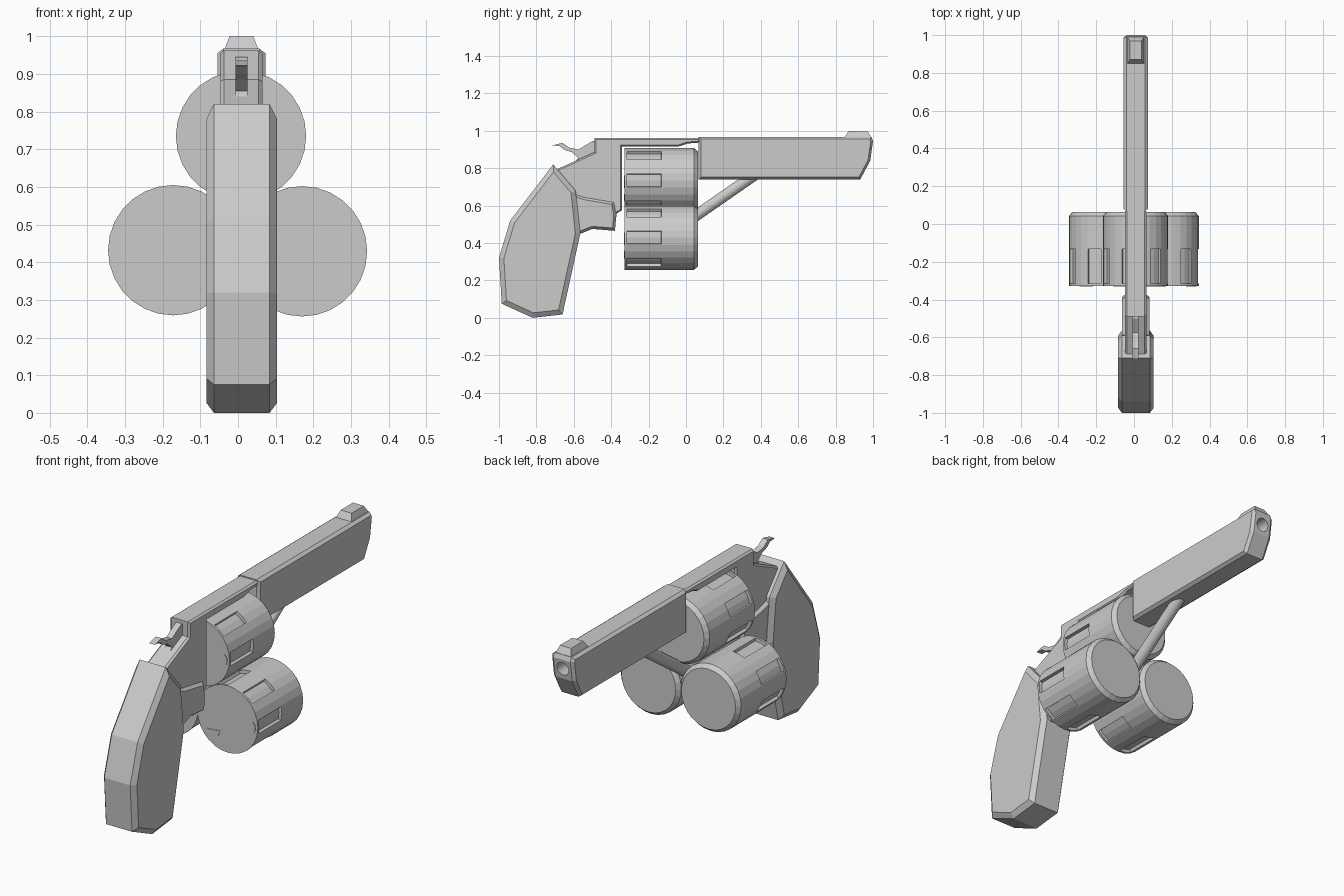
import bpy, bmesh, math
from mathutils import Vector, Matrix

if "Cube" in bpy.data.objects:
    bpy.data.objects.remove(bpy.data.objects["Cube"])

CX = 0.009  # centre plane of the gun body


def finish(bm, name):
    bmesh.ops.recalc_face_normals(bm, faces=bm.faces[:])
    me = bpy.data.meshes.new(name)
    bm.to_mesh(me)
    bm.free()
    ob = bpy.data.objects.new(name, me)
    bpy.context.collection.objects.link(ob)
    return ob


def inset(pts, d):
    """Offset a closed outline inwards by d."""
    n = len(pts)
    area = sum(pts[i][0] * pts[(i + 1) % n][1] - pts[(i + 1) % n][0] * pts[i][1] for i in range(n))
    s = 1 if area > 0 else -1
    out = []
    for i in range(n):
        p, a, b = Vector(pts[i]), Vector(pts[i - 1]), Vector(pts[(i + 1) % n])
        e1, e2 = (p - a).normalized(), (b - p).normalized()
        n1, n2 = Vector((-e1.y, e1.x)) * s, Vector((-e2.y, e2.x)) * s
        out.append(tuple(p + (n1 + n2) * d / max(0.4, 1 + n1.dot(n2))))
    return out


def slab(name, pts, half, cham=0.0, inner=0.0, cx=CX):
    """Side profile (y, z) extruded across x with chamfered rims."""
    ins = inset(pts, inner) if cham else pts
    layers = [(-half, ins), (-half + cham, pts), (half - cham, pts), (half, ins)]
    if not cham:
        layers = [layers[0], layers[3]]
    bm = bmesh.new()
    rings = [[bm.verts.new((cx + x, y, z)) for y, z in ps] for x, ps in layers]
    n = len(pts)
    for r, q in zip(rings, rings[1:]):
        for i in range(n):
            bm.faces.new((r[i], r[(i + 1) % n], q[(i + 1) % n], q[i]))
    bm.faces.new(rings[0])
    bm.faces.new(rings[-1])
    return finish(bm, name)


def rod(name, a, b, r, sides):
    a, b = Vector(a), Vector(b)
    bm = bmesh.new()
    rot = (b - a).to_track_quat('Z', 'Y').to_matrix().to_4x4()
    bmesh.ops.create_cone(bm, cap_ends=True, segments=sides, radius1=r, radius2=r,
                          depth=(b - a).length, matrix=Matrix.Translation((a + b) / 2) @ rot)
    return finish(bm, name)


def chamber_drum(name, cx, cz, marks):
    """Round drum with seven recessed slots near its rear end."""
    n = 28
    bm = bmesh.new()
    rings = []
    for y, r in ((-0.328, 0.173), (-0.32, 0.173), (-0.128, 0.173), (0.042, 0.173), (0.063, 0.155)):
        rings.append([bm.verts.new((cx + r * math.cos(t), y, cz + r * math.sin(t)))
                      for t in (2 * math.pi * i / n for i in range(n))])
    slots = []
    for k in range(4):
        a, b = rings[k], rings[k + 1]
        for i in range(n):
            j = (i + 1) % n
            f = bm.faces.new((a[i], b[i], b[j], a[j]))
            if k == 1 and i % 4 in (0, 3):
                slots.append(f)
    bm.faces.new(rings[0])
    bm.faces.new(rings[-1])
    bmesh.ops.recalc_face_normals(bm, faces=bm.faces[:])
    bmesh.ops.inset_region(bm, faces=slots, thickness=0.004, use_even_offset=True)
    bmesh.ops.inset_region(bm, faces=slots, thickness=0.001, depth=-0.016, use_even_offset=True)
    finish(bm, name)
    # half-round rims on the rear face
    for m, (dx, dz, turn) in enumerate(marks):
        bm = bmesh.new()
        loops = [[bm.verts.new((cx + dx + 0.036 * math.cos(t + turn), y, cz + dz + 0.036 * math.sin(t + turn)))
                  for t in (math.pi * i / 8 for i in range(9))] for y in (-0.331, -0.32)]
        for i in range(9):
            j = (i + 1) % 9
            bm.faces.new((loops[0][i], loops[0][j], loops[1][j], loops[1][i]))
        bm.faces.new(loops[0])
        bm.faces.new(loops[1])
        finish(bm, f"{name}_rim_{m + 1}")


# three drums in a triangle
right_mark, left_mark = (0.125, -0.005, math.radians(-125)), (-0.08, -0.075, math.radians(185))
for label, x, z in (("top", CX - 0.001, 0.735), ("left", -0.172, 0.432), ("right", 0.17, 0.429)):
    chamber_drum("drum_" + label, x, z, (right_mark, left_mark))

# barrel with drilled muzzle
barrel = slab("barrel", [(0.068, 0.74), (0.932, 0.74), (0.985, 0.84), (1.0, 0.945), (0.992, 0.967),
                         (0.068, 0.967)], 0.064, 0.016, 0.012)
bore = rod("bore_cutter", (CX, 0.8, 0.895), (CX, 1.1, 0.895), 0.034, 24)
bore.hide_render = True
bore.hide_viewport = True
mod = barrel.modifiers.new("bore", 'BOOLEAN')
mod.object = bore
mod.operation = 'DIFFERENCE'
mod.solver = 'EXACT'

# front sight, narrower at its top
sight = slab("front_sight", [(0.845, 0.96), (0.87, 1.0), (0.97, 1.0), (0.996, 0.955)], 0.047)
for v in sight.data.vertices:
    if v.co.z > 0.98:
        v.co.x = CX + (v.co.x - CX) * 0.67

# frame with top strap
slab("frame", [(-0.49, 0.962), (-0.49, 0.885), (-0.70, 0.79), (-0.66, 0.6), (-0.58, 0.47), (-0.5, 0.49),
               (-0.39, 0.48), (-0.375, 0.555), (-0.342, 0.575), (-0.342, 0.916), (-0.04, 0.916),
               (0.01, 0.932), (0.075, 0.937), (0.075, 0.962)], 0.056, 0.010, 0.008)
slab("lower_frame", [(-0.62, 0.67), (-0.54, 0.645), (-0.385, 0.618), (-0.372, 0.55), (-0.38, 0.465),
                     (-0.5, 0.475), (-0.57, 0.447), (-0.64, 0.5)], 0.072, 0.018, 0.014)

# hammer
slab("hammer", [(-0.715, 0.922), (-0.66, 0.935), (-0.625, 0.91), (-0.575, 0.9), (-0.5, 0.945),
                (-0.485, 0.945), (-0.485, 0.84), (-0.6, 0.83), (-0.575, 0.855), (-0.61, 0.885),
                (-0.65, 0.898), (-0.675, 0.918)], 0.016)

# grip
slab("grip", [(-0.71, 0.82), (-0.94, 0.52), (-1.0, 0.32), (-0.985, 0.075), (-0.82, 0.0), (-0.66, 0.018),
              (-0.565, 0.45), (-0.59, 0.68)], 0.094, 0.02, 0.026, 0.01)

# brace from drum cluster to barrel
rod("brace_rod", (CX, -0.1, 0.44), (CX, 0.40, 0.787), 0.03, 16)
